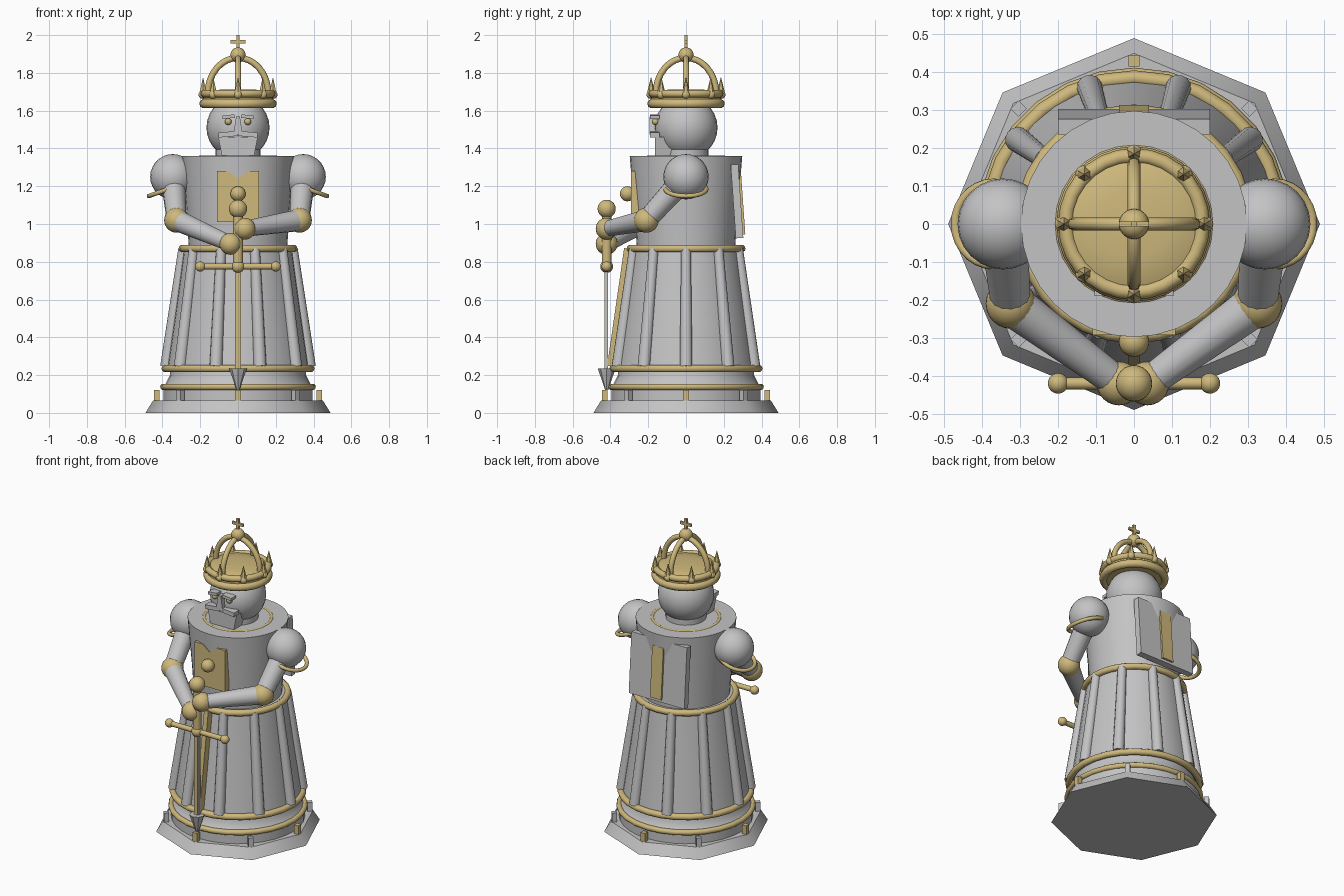
import bpy, bmesh, math
from mathutils import Vector

if "Cube" in bpy.data.objects:
    bpy.data.objects.remove(bpy.data.objects["Cube"])

def material(name, rgb):
    m = bpy.data.materials.new(name)
    m.diffuse_color = (*rgb, 1)
    m.use_nodes = True
    m.node_tree.nodes["Principled BSDF"].inputs["Base Color"].default_value = m.diffuse_color
    return m

GREY = material("grey stone", (0.55, 0.55, 0.56))
GOLD = material("pale gold", (0.62, 0.48, 0.20))

def finish(name, mat, smooth=True):
    o = bpy.context.object
    o.name = name
    o.data.materials.append(mat)
    if smooth:
        bpy.ops.object.shade_smooth_by_angle(angle=math.radians(40))
    return o

def ball(name, mat, p, r):
    bpy.ops.mesh.primitive_uv_sphere_add(segments=24, ring_count=14, radius=r, location=p)
    return finish(name, mat)

def rod(name, mat, a, b, r1, r2=None, n=14):
    """Tapered rod from a to b."""
    a, b = Vector(a), Vector(b)
    d = b - a
    bpy.ops.mesh.primitive_cone_add(vertices=n, radius1=r1, radius2=r1 if r2 is None else r2,
                                    depth=d.length, location=(a + b) / 2,
                                    rotation=d.to_track_quat('Z', 'Y').to_euler())
    return finish(name, mat)

def box(name, mat, p, size, rot=(0, 0, 0)):
    bpy.ops.mesh.primitive_cube_add(size=1, location=p, rotation=rot)
    bpy.context.object.scale = size
    return finish(name, mat, False)

def ring(name, mat, p, r, t, rot=(0, 0, 0)):
    bpy.ops.mesh.primitive_torus_add(major_segments=28, minor_segments=10, major_radius=r,
                                     minor_radius=t, location=p, rotation=rot)
    return finish(name, mat)

def lathe(name, mat, profile, n=32, start=0.0):
    """Closed solid turned from (radius, height) points."""
    bm = bmesh.new()
    loops = [[bm.verts.new((r * math.cos(start + 2 * math.pi * i / n),
                            r * math.sin(start + 2 * math.pi * i / n), z))
              for i in range(n)] for r, z in profile]
    for lo, hi in zip(loops, loops[1:]):
        for i in range(n):
            j = (i + 1) % n
            bm.faces.new((lo[i], lo[j], hi[j], hi[i]))
    bm.faces.new(loops[0][::-1])
    bm.faces.new(loops[-1])
    me = bpy.data.meshes.new(name)
    bm.to_mesh(me)
    bm.free()
    o = bpy.data.objects.new(name, me)
    bpy.context.collection.objects.link(o)
    bpy.ops.object.select_all(action='DESELECT')
    o.select_set(True)
    bpy.context.view_layer.objects.active = o
    return finish(name, mat)

def prism(name, mat, pts, y0, y1):
    """Front-facing (x, z) outline given depth."""
    bm = bmesh.new()
    f = [bm.verts.new((x, y0, z)) for x, z in pts]
    b = [bm.verts.new((x, y1, z)) for x, z in pts]
    bm.faces.new(f)
    bm.faces.new(b[::-1])
    for i in range(len(f)):
        j = (i + 1) % len(f)
        bm.faces.new((f[j], f[i], b[i], b[j]))
    bmesh.ops.recalc_face_normals(bm, faces=bm.faces)
    me = bpy.data.meshes.new(name)
    bm.to_mesh(me)
    bm.free()
    o = bpy.data.objects.new(name, me)
    o.data.materials.append(mat)
    bpy.context.collection.objects.link(o)
    return o

def polar(r, deg, z):
    a = math.radians(deg)
    return (r * math.cos(a), r * math.sin(a), z)

# Octagonal foot and stepped plinth
lathe("base", GREY, [(0.49, 0), (0.45, 0.065)], 8)
lathe("plinth", GREY, [(0.395, 0.06), (0.395, 0.14), (0.385, 0.15), (0.36, 0.2), (0.36, 0.24)])
ring("plinth_ring", GOLD, (0, 0, 0.138), 0.395, 0.017)
ring("hem_ring", GOLD, (0, 0, 0.235), 0.385, 0.02)
for i in range(8):
    box("base_stud", GOLD if i % 2 == 0 else GREY, polar(0.43, 45 * i, 0.092),
        (0.03, 0.03, 0.06), (0, 0, math.radians(45 * i)))

# Pleated skirt
lathe("skirt", GREY, [(0.375, 0.24), (0.33, 0.55), (0.285, 0.88)])
for i in range(10):
    a = 36 * i
    if a != 270:
        rod("pleat", GREY, polar(0.378, a, 0.245), polar(0.29, a, 0.87), 0.034, 0.026)
# Front skirt trim follows the slope
box("skirt_trim", GOLD, (0, -0.333, 0.555), (0.03, 0.08, 0.63), (math.radians(-8.2), 0, 0))
ring("belt", GOLD, (0, 0, 0.87), 0.295, 0.02)

# Torso with collar, breastplate and back plate
lathe("torso", GREY, [(0.26, 0.87), (0.272, 1.05), (0.298, 1.36)])
ring("collar", GOLD, (0, 0, 1.352), 0.2, 0.012)
prism("breastplate", GOLD, [(-0.11, 1.01), (0.11, 1.01), (0.11, 1.28), (0.05, 1.28), (0, 1.24),
                            (-0.05, 1.28), (-0.11, 1.28)], -0.292, -0.25)
ball("chest_boss", GOLD, (0, -0.31, 1.16), 0.04)
tilt = (math.radians(4), 0, 0)
box("back_plate", GREY, (0, 0.27, 1.12), (0.40, 0.04, 0.39), tilt)
box("back_stripe", GOLD, (0, 0.295, 1.11), (0.08, 0.015, 0.33), tilt)

# Arms meeting at the hilt
for side, hand in ((-1, (-0.04, -0.42, 0.895)), (1, (0.035, -0.42, 0.975))):
    shoulder = (0.345 * side, 0, 1.25)
    elbow = (0.325 * side, -0.21, 1.02)
    ball("shoulder", GREY, shoulder, 0.12)
    ring("shoulder_cuff", GOLD, (0.37 * side, 0, 1.185), 0.108, 0.012, (0, math.radians(20 * side), 0))
    rod("upper_arm", GREY, shoulder, elbow, 0.065, 0.053)
    ball("elbow", GOLD, elbow, 0.066)
    rod("forearm", GREY, elbow, hand, 0.058, 0.042)
    ball("hand", GOLD, hand, 0.058)

# Sword standing point down
Y = -0.42
ball("pommel", GOLD, (0, Y, 1.08), 0.048)
rod("grip", GOLD, (0, Y, 0.78), (0, Y, 1.08), 0.026)
rod("crossguard", GOLD, (-0.2, Y, 0.775), (0.2, Y, 0.775), 0.016)
for x, r in ((-0.2, 0.027), (0, 0.034), (0.2, 0.027)):
    ball("guard_knob", GOLD, (x, Y, 0.775), r)
box("blade", GREY, (0, Y, 0.5), (0.034, 0.016, 0.56))
box("blade_fuller", GOLD, (0, Y - 0.009, 0.5), (0.024, 0.005, 0.54))
rod("blade_tip", GREY, (0, Y, 0.235), (0, Y, 0.12), 0.047, 0.008, 8)

# Head and face
rod("neck", GREY, (0, 0, 1.34), (0, 0, 1.46), 0.12, 0.12, 24)
ball("head", GREY, (0, 0, 1.51), 0.167)
prism("beard", GREY, [(-0.085, 1.36), (0.085, 1.36), (0.105, 1.46), (-0.105, 1.46)], -0.165, -0.02)
prism("nose", GREY, [(-0.024, 1.475), (0.024, 1.475), (0.01, 1.57), (-0.01, 1.57)], -0.192, -0.13)
for s in (-1, 1):
    ball("eye", GOLD, (0.052 * s, -0.162, 1.542), 0.018)
    box("brow", GREY, (0.05 * s, -0.165, 1.568), (0.065, 0.05, 0.018), (0, math.radians(6 * s), 0))
    box("moustache", GREY, (0.053 * s, -0.165, 1.475), (0.10, 0.05, 0.026), (0, math.radians(5 * s), 0))

# Crown band and cap
lathe("crown_band", GOLD, [(0.185, 1.62), (0.185, 1.69), (0.17, 1.70), (0.09, 1.712)])
ring("crown_rim_low", GOLD, (0, 0, 1.637), 0.18, 0.025)
ring("crown_rim_high", GOLD, (0, 0, 1.69), 0.18, 0.02)

# Crown points
for i in range(8):
    a = 45 * i
    ball("crown_bead", GOLD, polar(0.187, a, 1.685), 0.022)
    rod("crown_point", GOLD, polar(0.185, a, 1.695), polar(0.185, a, 1.775), 0.021, 0.001, 6)

# Crown arches
for i in range(4):
    cu = bpy.data.curves.new("crown_arch", 'CURVE')
    cu.dimensions = '3D'
    cu.bevel_depth = 0.017
    cu.bevel_resolution = 2
    cu.use_fill_caps = True
    sp = cu.splines.new('POLY')
    sp.points.add(8)
    for k, pt in enumerate(sp.points):
        t = math.pi / 2 * k / 8
        pt.co = (*polar(0.16 * math.cos(t), 90 * i, 1.69 + 0.19 * math.sin(t)), 1)
    cu.materials.append(GOLD)
    bpy.context.collection.objects.link(bpy.data.objects.new("crown_arch", cu))

# Orb and cross
ball("crown_orb", GOLD, (0, 0, 1.895), 0.04)
box("cross_upright", GOLD, (0, 0, 1.96), (0.017, 0.014, 0.08))
box("cross_arm", GOLD, (0, 0, 1.965), (0.08, 0.014, 0.017))
